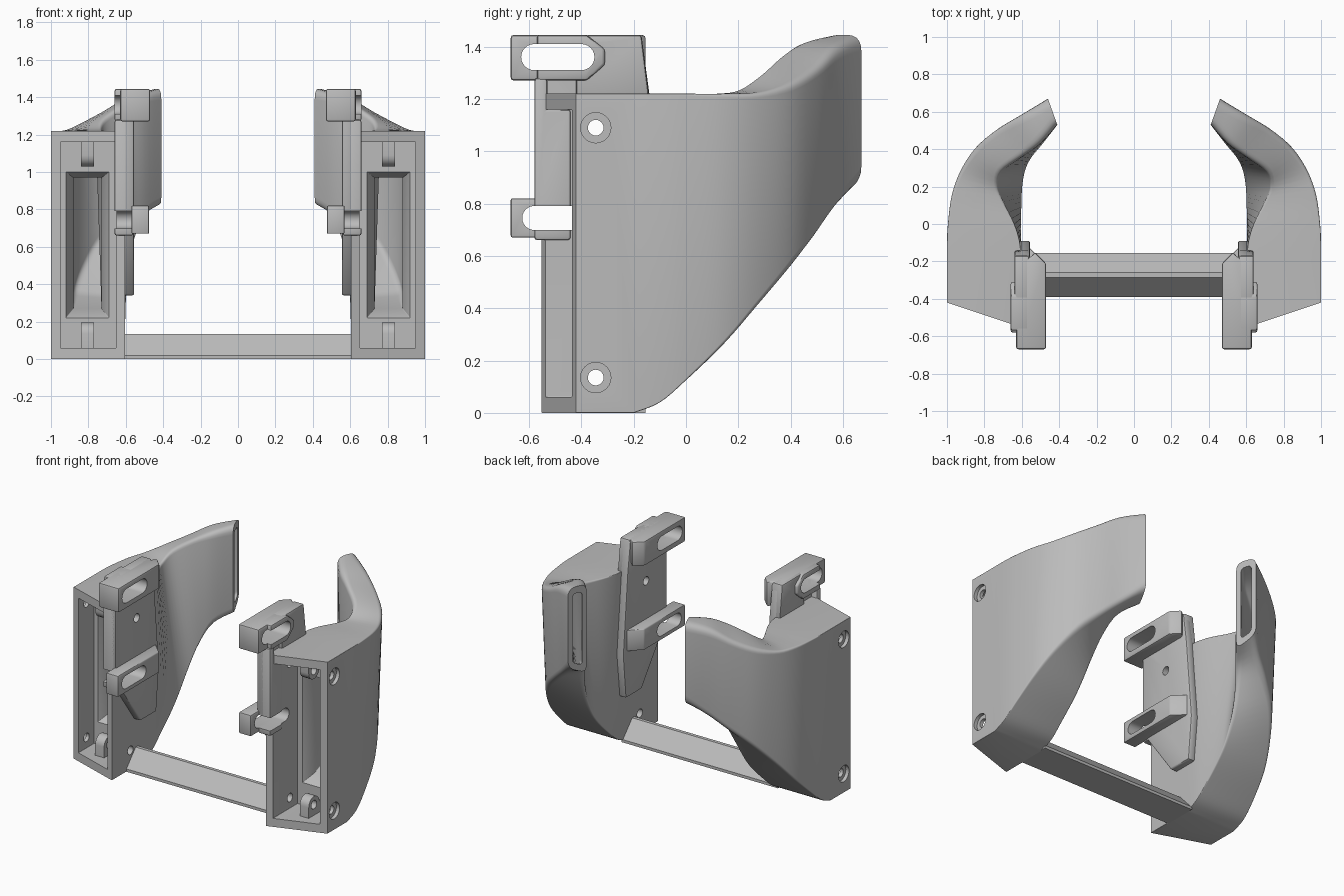
import bpy
import bmesh
import math
from mathutils import Vector

if "Cube" in bpy.data.objects:
    bpy.data.objects.remove(bpy.data.objects["Cube"], do_unlink=True)

grey = bpy.data.materials.new("plain grey")
grey.use_nodes = True
grey.diffuse_color = (0.5, 0.5, 0.5, 1)
grey.node_tree.nodes["Principled BSDF"].inputs["Base Color"].default_value = (0.5, 0.5, 0.5, 1)
CORNER = 6  # points on each rounded duct corner


def make_object(name, bm):
    bmesh.ops.recalc_face_normals(bm, faces=bm.faces)
    mesh = bpy.data.meshes.new(name)
    bm.to_mesh(mesh)
    bm.free()
    mesh.materials.append(grey)
    ob = bpy.data.objects.new(name, mesh)
    bpy.context.scene.collection.objects.link(ob)
    return ob


def prism(name, points, lo, hi, axis="x"):
    """Extrude a (y, z) outline along x, or an (x, y) outline along z."""
    bm = bmesh.new()
    ends = []
    for h in (lo, hi):
        ends.append([bm.verts.new((h, a, b) if axis == "x" else (a, b, h)) for a, b in points])
        bm.faces.new(ends[-1])
    n = len(points)
    for i in range(n):
        j = (i + 1) % n
        bm.faces.new((ends[0][i], ends[0][j], ends[1][j], ends[1][i]))
    return make_object(name, bm)


def stadium(y0, y1, zc, r, steps=12):
    """Outline of a slot, or of a circle when y0 equals y1."""
    pts = []
    for centre, start in ((y1, -math.pi / 2), (y0, math.pi / 2)):
        for i in range(steps + 1 if y0 != y1 else steps):
            a = start + math.pi * i / steps
            pts.append((centre + r * math.cos(a), zc + r * math.sin(a)))
    return pts


def apply_modifier(ob, kind, **settings):
    mod = ob.modifiers.new(kind.title(), kind)
    for key, value in settings.items():
        setattr(mod, key, value)
    bpy.ops.object.select_all(action="DESELECT")
    bpy.context.view_layer.objects.active = ob
    ob.select_set(True)
    bpy.ops.object.modifier_apply(modifier=mod.name)


def ring(corners, r):
    """Four corners rounded into one loop."""
    out = []
    for i, c in enumerate(corners):
        a, b = (corners[i - 1] - c), (corners[(i + 1) % 4] - c)
        a = c + a.normalized() * min(r, 0.45 * a.length)
        b = c + b.normalized() * min(r, 0.45 * b.length)
        for k in range(CORNER):
            t = k / (CORNER - 1)
            out.append(a * (1 - t) ** 2 + c * 2 * t * (1 - t) + b * t * t)
    return out


def section(*corners):
    """Outer bottom, outer top, inner top, inner bottom."""
    return [Vector(c) for c in corners]


def opening(x0, x1, z0, z1, y=None):
    """Rectangle facing the front; without y it lies on the slanted inlet plane."""
    def depth(x):
        return -0.55 + (x - 0.61) / 3 if y is None else y
    return section((x1, depth(x1), z0), (x1, depth(x1), z1), (x0, depth(x0), z1), (x0, depth(x0), z0))


def spline(p, t):
    a, b, c, d = p
    return 0.5 * (2 * b + (c - a) * t + (2 * a - 5 * b + 4 * c - d) * t ** 2
                  + (3 * b - a - 3 * c + d) * t ** 3)


# Duct stations with their corner radius
stations = [
    (section((1, -0.2, 0), (1, -0.2, 1.22), (0.605, -0.2, 1.22), (0.605, -0.2, 0)), 0.004),
    (section((1, -0.1, 0.04), (1, -0.1, 1.22), (0.61, -0.1, 1.22), (0.605, -0.1, 0.04)), 0.005),
    (section((0.993, 0, 0.125), (0.995, 0, 1.22), (0.64, 0, 1.22), (0.605, 0, 0.125)), 0.008),
    (section((0.965, 0.15, 0.27), (0.975, 0.15, 1.22), (0.70, 0.12, 1.22), (0.60, 0.12, 0.24)), 0.015),
    (section((0.905, 0.28, 0.42), (0.93, 0.28, 1.225), (0.73, 0.2, 1.235), (0.595, 0.2, 0.34)), 0.02),
    (section((0.81, 0.41, 0.57), (0.85, 0.405, 1.26), (0.71, 0.28, 1.295), (0.58, 0.28, 0.48)), 0.03),
    (section((0.69, 0.50, 0.68), (0.735, 0.505, 1.32), (0.60, 0.36, 1.37), (0.55, 0.35, 0.63)), 0.035),
    (section((0.57, 0.575, 0.775), (0.605, 0.585, 1.40), (0.50, 0.43, 1.42), (0.495, 0.42, 0.76)), 0.05),
    (section((0.46, 0.67, 0.88), (0.46, 0.67, 1.445), (0.41, 0.53, 1.445), (0.41, 0.53, 0.81)), 0.06),
]
path = []
for i in range(len(stations) - 1):
    near = [stations[min(max(i + k, 0), len(stations) - 1)] for k in (-1, 0, 1, 2)]
    for s in range(4):
        t = s / 4
        quad = [spline([st[0][c] for st in near], t) for c in range(4)]
        for v in quad:
            v.z = max(v.z, 0)
        path.append((quad, near[1][1] * (1 - t) + near[2][1] * t))
path.append(stations[-1])


def inset(quad, u=0.24, v=0.08):
    ob, ot, it, ib = quad
    def at(s, w):
        return ob.lerp(ib, s).lerp(ot.lerp(it, s), w)
    return [at(u, v), at(u, 1 - v), at(1 - u, 1 - v), at(1 - u, v)]


# Hollow duct: outside skin, back through the nozzle, then out of the inlet
rings = [ring(opening(0.605, 1.0, 0, 1.22), 0.004)]
rings += [ring(q, r) for q, r in path]
rings += [ring(inset(q), 0.03) for q, r in reversed(path[12:])]
rings += [ring(opening(0.73, 0.88, 0.27, 0.97, -0.18), 0.004),
          ring(opening(0.69, 0.92, 0.22, 1.0, -0.26), 0.004),
          ring(opening(0.65, 0.95, 0.06, 1.16, -0.26), 0.004),
          ring(opening(0.65, 0.95, 0.06, 1.16), 0.004)]
bm = bmesh.new()
loops = [[bm.verts.new(p) for p in r] for r in rings]
for i, a in enumerate(loops):
    b = loops[(i + 1) % len(loops)]
    for j in range(len(a)):
        k = (j + 1) % len(a)
        bm.faces.new((a[j], a[k], b[k], b[j]))
duct = make_object("duct", bm)

# Arched screw lugs inside the inlet
parts = [duct]
for name, base, hole, up in (("lower_screw_lug", 0.05, 0.135, 1), ("upper_screw_lug", 1.17, 1.09, -1)):
    arch = [(-0.345 + 0.06 * math.cos(math.pi * i / 12), hole + up * 0.06 * math.sin(math.pi * i / 12))
            for i in range(13)]
    parts.append(prism(name, [(-0.25, base), (-0.25, hole)] + arch + [(-0.405, base)], 0.77, 0.84))

# Mounting bracket on the inner wall
plate = prism("bracket_plate", [(-0.58, 1.40), (-0.17, 1.44), (-0.14, 1.22), (-0.09, 0.65), (-0.12, 0.34),
                                (-0.3, 0.34), (-0.53, 0.66), (-0.58, 0.8)], 0.555, 0.615)
head = prism("bracket_head", [(-0.57, 1.27), (-0.38, 1.27), (-0.31, 1.33), (-0.31, 1.39), (-0.38, 1.445),
                              (-0.57, 1.445)], 0.56, 0.66)
neck = prism("bracket_neck", [(-0.42, 1.2), (-0.42, 1.445), (-0.17, 1.445), (-0.14, 1.2)], 0.56, 0.64)
strip = prism("bracket_front_strip", [(-0.58, 0.66), (-0.44, 0.66), (-0.44, 1.16), (-0.53, 1.16),
                                      (-0.53, 1.28), (-0.58, 1.28)], 0.56, 0.66)
upper_ear = prism("upper_ear", [(0.47, -0.67), (0.63, -0.67), (0.63, -0.2), (0.555, -0.18), (0.53, -0.15),
                                (0.47, -0.21)], 1.27, 1.445, "z")
lower_ear = prism("lower_ear", [(0.475, -0.67), (0.57, -0.67), (0.57, -0.13), (0.555, -0.13), (0.475, -0.21)],
                  0.67, 0.82, "z")
bracket = [plate, head, neck, strip, upper_ear, lower_ear]
for ob in bracket:
    apply_modifier(ob, "BEVEL", width=0.012, segments=2)
parts += bracket

# Screw holes, counterbores and adjustment slots
cutters = []
for z in (0.135, 1.09):
    cutters.append((prism("hole_cutter", stadium(-0.345, -0.345, z, 0.03), 0.4, 1.1), parts))
    cutters.append((prism("counterbore_cutter", stadium(-0.345, -0.345, z, 0.058), 0.975, 1.1), [duct]))
for z, r in ((1.36, 0.05), (0.745, 0.046)):
    cutters.append((prism("slot_cutter", stadium(-0.58, -0.4, z, r), 0.4, 0.68), [duct] + bracket))
for cutter, targets in cutters:
    cutter.hide_render = True
    for ob in targets:
        apply_modifier(ob, "BOOLEAN", object=cutter, operation="DIFFERENCE", solver="EXACT")
for cutter, targets in cutters:
    bpy.data.objects.remove(cutter, do_unlink=True)

# Mirror every side part and shade it
for ob in parts:
    apply_modifier(ob, "MIRROR", use_mirror_merge=False)
    bpy.ops.object.shade_smooth_by_angle(angle=math.radians(40))

# Ridged bar joining the two ducts
prism("cross_bar", [(-0.39, 0), (-0.39, 0.02), (-0.285, 0.135), (-0.26, 0.135), (-0.155, 0.02), (-0.155, 0)],
      -0.615, 0.615)
